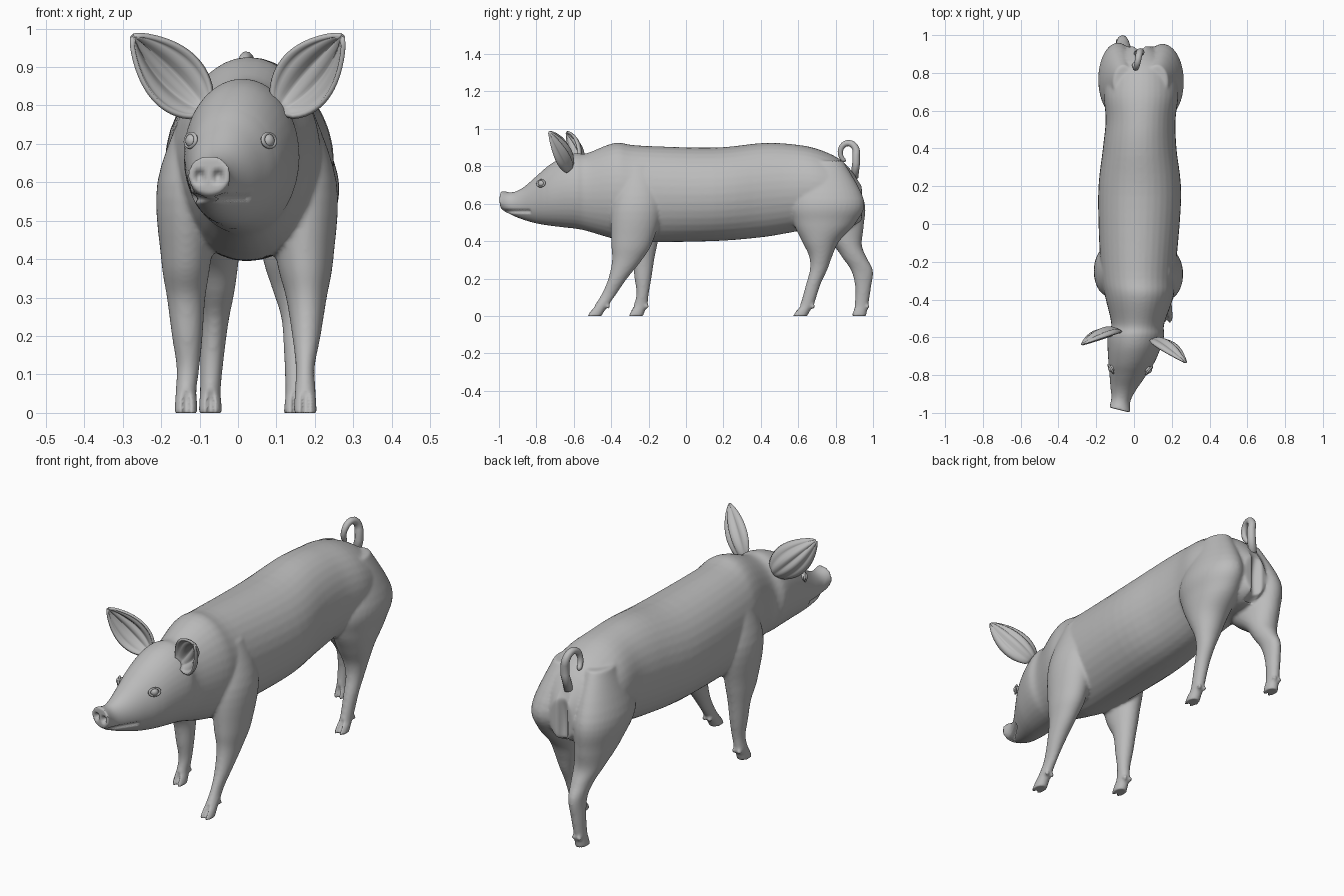
import bpy, bmesh, math
from mathutils import Vector

if "Cube" in bpy.data.objects:
    bpy.data.objects.remove(bpy.data.objects["Cube"], do_unlink=True)

GREY = (.5, .5, .5, 1)
skin = bpy.data.materials.new("plain grey")
skin.use_nodes = True
skin.diffuse_color = GREY
skin.node_tree.nodes["Principled BSDF"].inputs["Base Color"].default_value = GREY


def make_object(name, bm):
    bmesh.ops.recalc_face_normals(bm, faces=bm.faces)
    mesh = bpy.data.meshes.new(name)
    bm.to_mesh(mesh)
    bm.free()
    mesh.materials.append(skin)
    mesh.shade_smooth()
    obj = bpy.data.objects.new(name, mesh)
    bpy.context.collection.objects.link(obj)
    return obj


def spline(keys, steps=5):
    """Smooth curve through tuples of any length."""
    keys = [Vector(k) for k in keys]
    padded = [keys[0]] + keys + [keys[-1]]
    out = []
    for a, b, c, d in zip(padded, padded[1:], padded[2:], padded[3:]):
        for s in range(steps):
            t = s / steps
            out.append(b + (c - a) * (t / 2) + (a * 2 - b * 5 + c * 4 - d) * (t * t / 2)
                       + (b * 3 - a - c * 3 + d) * (t ** 3 / 2))
    return out + [keys[-1]]


def skin_rings(bm, rings):
    """Bridge equal rings of points into a closed tube."""
    loops = [[bm.verts.new(p) for p in ring] for ring in rings]
    for low, high in zip(loops, loops[1:]):
        for i in range(len(low)):
            bm.faces.new((low[i - 1], low[i], high[i], high[i - 1]))
    bm.faces.new(loops[0])
    bm.faces.new(loops[-1])


def loft(bm, keys, upright, sides=36):
    """Each key: place along the axis, centre x and z (y if upright), then the two radii."""
    rings = []
    for t, x, w, x_radius, w_radius in spline(keys):
        ring = []
        for i in range(sides):
            angle = math.tau * i / sides
            px, pw = x + x_radius * math.cos(angle), w + w_radius * math.sin(angle)
            ring.append((px, pw, t) if upright else (px, t, pw))
        rings.append(ring)
    skin_rings(bm, rings)


feet = []


def add_leg(bm, x, y, lean, upper):
    """Hoof and ankle by rule, then the given rings up to the hip."""
    hoof = [(z, x, y + lean * i, .031 - .002 * i, .041 - .002 * i)
            for i, z in enumerate((-.006, .03, .06))]
    loft(bm, hoof + upper, True)
    feet.append((x, y))
    # Dew claws behind the ankle
    for side in (-.015, .015):
        claw = bmesh.ops.create_icosphere(bm, subdivisions=2, radius=.012)["verts"]
        bmesh.ops.translate(bm, verts=claw, vec=(x + side, y + lean * 2 + .033, .05))


# Trunk and turned head, from snout to rump
bm = bmesh.new()
loft(bm, [
    (-.985, -.075, .62, .056, .051), (-.93, -.07, .6, .05, .061), (-.87, -.058, .6, .067, .085),
    (-.8, -.035, .62, .095, .125), (-.74, -.015, .642, .12, .158), (-.66, 0, .662, .14, .188),
    (-.59, .01, .668, .15, .202), (-.53, .02, .662, .14, .208), (-.38, .028, .668, .182, .257),
    (-.25, .022, .653, .198, .258), (.15, .03, .65, .22, .25), (.4, .03, .672, .195, .252),
    (.55, .035, .682, .185, .238), (.7, .038, .682, .197, .212), (.84, .04, .645, .165, .18),
    (.94, .035, .6, .065, .1)], False)

# Left legs reach forward, right legs trail
add_leg(bm, .175, -.495, .023, [
    (.12, .175, -.41, .025, .04), (.2, .178, -.365, .037, .05), (.3, .178, -.315, .053, .08),
    (.4, .174, -.288, .074, .112), (.6, .167, -.26, .09, .135), (.8, .135, -.25, .055, .08)])
add_leg(bm, -.135, -.272, .015, [
    (.12, -.13, -.232, .03, .033), (.2, -.132, -.23, .04, .045), (.3, -.135, -.23, .05, .06),
    (.4, -.135, -.245, .065, .095), (.6, -.13, -.25, .08, .135), (.8, -.095, -.25, .045, .08)])
add_leg(bm, .15, .605, .021, [
    (.17, .152, .681, .033, .039), (.25, .153, .71, .041, .047), (.32, .15, .72, .06, .062),
    (.4, .148, .72, .083, .1), (.5, .15, .742, .1, .168), (.62, .15, .756, .11, .196),
    (.83, .12, .75, .06, .09)])
add_leg(bm, -.072, .922, .008, [
    (.15, -.067, .947, .031, .042), (.24, -.06, .942, .036, .058), (.31, -.06, .902, .05, .065),
    (.38, -.07, .862, .07, .078), (.48, -.08, .805, .089, .145), (.62, -.083, .758, .104, .194),
    (.83, -.055, .75, .055, .09)])
body = make_object("body", bm)

# Fuse the parts into one skin
bpy.context.view_layer.objects.active = body
body.select_set(True)
remesh = body.modifiers.new("fuse", "REMESH")
remesh.mode, remesh.voxel_size = "VOXEL", .008
bpy.ops.object.modifier_apply(modifier=remesh.name)
relax = body.modifiers.new("relax", "SMOOTH")
relax.factor, relax.iterations = .5, 6
bpy.ops.object.modifier_apply(modifier=relax.name)


def dent(distance, radius):
    return max(0, 1 - (distance / radius) ** 2)


# Sculpt nostrils, mouth, snout turn, cloven hooves and rump cleft
for v in body.data.vertices:
    p = v.co
    if p.y < -.95:
        for x in (-.1, -.052):
            p.y += .022 * dent(math.hypot(p.x - x, (p.z - .615) * .8), .016)
    if -.965 < p.y < -.82:
        p.x += math.copysign(.011, -.06 - p.x) * dent(p.z - .56, .012)
    if p.y < -.75:
        p.y -= .25 * min(1, (-.75 - p.y) / .2) * (p.x + .075)
    for x, y in feet:
        if p.z < .06 and y - .06 < p.y < y + .01:
            p.y += .02 * dent(p.x - x, .012) * min(1, (.06 - p.z) / .03)
    if p.y > .88:
        p.y -= .03 * dent(p.x - .03, .03) * dent(p.z - .57, .18)
    p.z = max(p.z, 0)
body.data.shade_smooth()


def make_ear(name, base, tip, across, width=.058, rows=18, cols=20):
    """Cupped leaf shape with its ridged hollow facing forward."""
    base, axis, across = Vector(base), Vector(tip) - Vector(base), Vector(across)
    across = (across - across.project(axis)).normalized()
    back = axis.cross(across).normalized()
    if back.y < 0:
        back.negate()
    bm = bmesh.new()
    grid = []
    for i in range(rows + 1):
        u = i / rows
        bulge = math.sin(math.pi * u)
        half = width * (.3 * (1 - u) + 1.12 * abs(math.sin(math.pi * u ** .85)) ** .75) + .003
        row = []
        for j in range(cols + 1):
            v = j / cols * 2 - 1
            depth = half * .6 * (1 - v * v) - .007 * math.cos(v * 11) * bulge
            row.append(bm.verts.new(base + axis * u + across * half * v + back * depth))
        grid.append(row)
    for low, high in zip(grid, grid[1:]):
        for j in range(cols):
            bm.faces.new((low[j], low[j + 1], high[j + 1], high[j]))
    shell = make_object(name, bm).modifiers.new("thickness", "SOLIDIFY")
    shell.thickness, shell.offset = .012, 0


make_ear("left_ear", (.105, -.625, .79), (.27, -.735, .98), (.7, -.25, -.65))
make_ear("right_ear", (-.085, -.58, .79), (-.273, -.64, .98), (-.7, -.25, -.65))

# Eyes with raised lids
for side, spot, out in (("left", (.076, -.772, .708), (.75, -.6, .15)),
                        ("right", (-.118, -.765, .708), (-.85, -.5, .15))):
    turn = Vector(out).to_track_quat("Z", "Y")
    bpy.ops.mesh.primitive_uv_sphere_add(segments=20, ring_count=12, radius=.019, location=spot)
    eye = bpy.context.object
    eye.name = side + "_eye"
    bpy.ops.mesh.primitive_torus_add(
        major_segments=28, minor_segments=8, major_radius=.02, minor_radius=.005,
        location=Vector(spot) + turn @ Vector((0, 0, .006)), rotation=turn.to_euler())
    lid = bpy.context.object
    lid.name = side + "_eyelid"
    lid.scale = (1.25, .9, 1)
    for obj in (eye, lid):
        obj.data.materials.append(skin)
        obj.data.shade_smooth()

# Curled tail, thinning to its tip
path = [Vector((.02, .9, .74)), Vector((.035, .91, .82))]
for i in range(23):
    angle = math.radians(i * 12 - 15)
    path.append(Vector((.035 - .0016 * i, .868 + .043 * math.cos(angle), .874 + .05 * math.sin(angle))))
rings = []
for i, point in enumerate(path):
    along = path[min(i + 1, len(path) - 1)] - path[max(i - 1, 0)]
    side = Vector((1, 0, 0))
    side = (side - side.project(along)).normalized()
    up = along.normalized().cross(side)
    radius = .021 - .0004 * i if point != path[-1] else .005
    rings.append([point + (side * math.cos(a) + up * math.sin(a)) * radius
                  for a in (math.tau * k / 12 for k in range(12))])
bm = bmesh.new()
skin_rings(bm, rings)
make_object("tail", bm)
